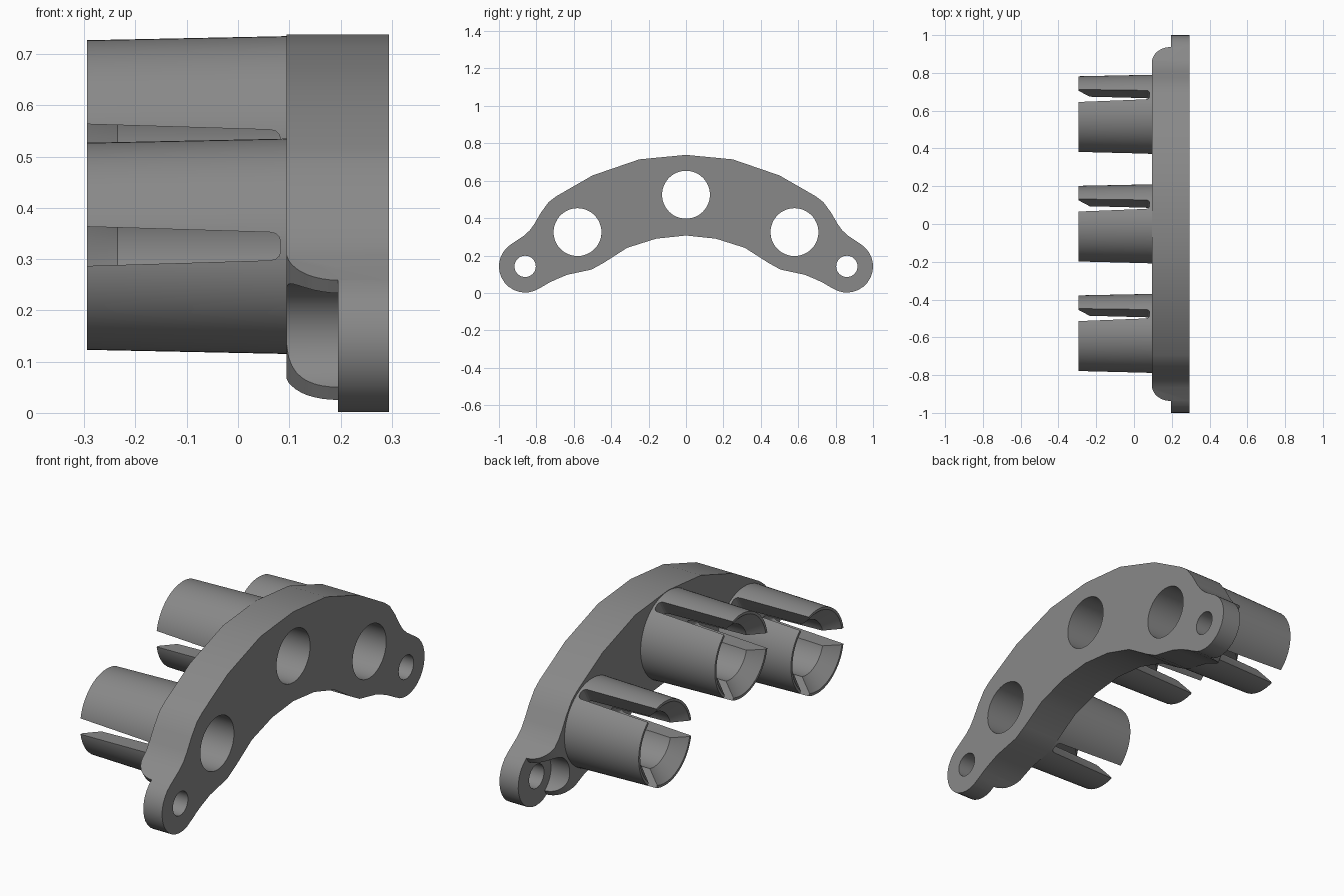
import bpy, bmesh, math
from mathutils import Vector

if "Cube" in bpy.data.objects:
    bpy.data.objects.remove(bpy.data.objects["Cube"])

grey = bpy.data.materials.new("grey_plastic")
grey.diffuse_color = (0.25, 0.25, 0.25, 1)
grey.use_nodes = True
grey.node_tree.nodes["Principled BSDF"].inputs["Base Color"].default_value = grey.diffuse_color

X_TIP, X_BASE, X_LUG, X_FACE = -0.295, 0.095, 0.195, 0.295
TUBES = [(-0.58, 0.325), (0, 0.525), (0.58, 0.325)]
LUG_Y, LUG_Z, LUG_R = 0.86, 0.142, 0.14


def add_object(name, bm):
    bmesh.ops.recalc_face_normals(bm, faces=bm.faces[:])
    me = bpy.data.meshes.new(name)
    bm.to_mesh(me)
    bm.free()
    ob = bpy.data.objects.new(name, me)
    bpy.context.collection.objects.link(ob)
    me.materials.append(grey)
    return ob


def prism(bm, points, offset):
    """Extrude a closed loop of 3D points by an offset."""
    face = bm.faces.new([bm.verts.new(p) for p in points])
    out = bmesh.ops.extrude_face_region(bm, geom=[face])
    bmesh.ops.translate(bm, vec=offset, verts=[v for v in out["geom"] if isinstance(v, bmesh.types.BMVert)])


def circle(x, y, z, r, n=48):
    return [(x, y + r * math.cos(2 * math.pi * i / n), z + r * math.sin(2 * math.pi * i / n)) for i in range(n)]


def cut(ob, bm):
    """Subtract a temporary mesh from an object."""
    tool = add_object("cutter", bm)
    mod = ob.modifiers.new("cut", "BOOLEAN")
    mod.operation, mod.solver, mod.object = "DIFFERENCE", "EXACT", tool
    bpy.context.view_layer.objects.active = ob
    bpy.ops.object.modifier_apply(modifier=mod.name)
    bpy.data.objects.remove(tool)


def smooth(ob):
    bpy.ops.object.select_all(action="DESELECT")
    ob.select_set(True)
    bpy.context.view_layer.objects.active = ob
    bpy.ops.object.shade_smooth_by_angle(angle=math.radians(25))


# arched plate: half outline (y, z) from top centre round the lug to bottom centre
half = [(0, 0.738), (0.25, 0.714), (0.5, 0.628), (0.695, 0.516), (0.735, 0.485),
        (0.775, 0.43), (0.81, 0.37), (0.835, 0.335), (0.865, 0.307)]
for i in range(15):
    a = math.radians(57 - i * 12)
    half.append((LUG_Y + LUG_R * math.cos(a), LUG_Z + LUG_R * math.sin(a)))
half += [(0.765, 0.035), (0.735, 0.053), (0.695, 0.072), (0.635, 0.097), (0.505, 0.125),
         (0.44, 0.161), (0.315, 0.241), (0.16, 0.29), (0, 0.307)]
outline = half + [(-y, z) for y, z in half[-2:0:-1]]
bm = bmesh.new()
prism(bm, [(X_BASE, y, z) for y, z in outline], (X_FACE - X_BASE, 0, 0))
plate = add_object("arched_plate", bm)

# through holes for tubes and screws
bm = bmesh.new()
for y, z in TUBES:
    prism(bm, circle(0, y, z, 0.128), (0.4, 0, 0))
for s in (-1, 1):
    prism(bm, circle(0, s * LUG_Y, LUG_Z, 0.057, 32), (0.4, 0, 0))
cut(plate, bm)

# lug recesses: rounded step facing away from the tube, plus a screw head clearance
for s in (-1, 1):
    out = Vector((0, s * 0.836, -0.549))
    along = Vector((0, s * 0.549, 0.836))
    centre = Vector((0, s * LUG_Y, LUG_Z))
    prof = [(X_LUG, 0.3)]
    for i in range(11):
        t = math.pi / 2 * i / 10
        prof.append((X_LUG - 0.101 * math.sin(t), -0.1 + 0.1 * math.cos(t)))
    prof += [(0, -0.1), (0, 0.3)]
    bm = bmesh.new()
    prism(bm, [centre + out * d - along * 0.25 + Vector((x, 0, 0)) for x, d in prof], along * 0.5)
    cut(plate, bm)
    bm = bmesh.new()
    prism(bm, circle(0, s * LUG_Y, LUG_Z, 0.11), (X_LUG, 0, 0))
    cut(plate, bm)
smooth(plate)

# tapered sockets with a chamfered mouth, split by three tapered slots
N = 64
PROFILE = [(X_BASE, 0.21), (X_TIP, 0.202), (X_TIP, 0.19), (-0.235, 0.13), (X_BASE, 0.128)]
SLOT = [(-0.4, 0.0415), (0.062, 0.0275), (0.073, 0.025), (0.08, 0.019), (0.083, 0.01)]
for name, (y, z) in zip(("front_socket", "middle_socket", "back_socket"), TUBES):
    bm = bmesh.new()
    rings = [[bm.verts.new(p) for p in circle(x, y, z, r, N)] for x, r in PROFILE]
    for k, a in enumerate(rings):
        b = rings[(k + 1) % len(rings)]
        for i in range(N):
            j = (i + 1) % N
            bm.faces.new((a[i], a[j], b[j], b[i]))
    socket = add_object(name, bm)
    bm = bmesh.new()
    for deg in (60, 180, 300):
        a = math.radians(deg)
        radial = Vector((0, math.cos(a), math.sin(a)))
        side = Vector((0, -math.sin(a), math.cos(a)))
        start = Vector((0, y, z)) + radial * 0.09
        loop = SLOT + [(x, -w) for x, w in reversed(SLOT)]
        prism(bm, [start + side * w + Vector((x, 0, 0)) for x, w in loop], radial * 0.2)
    cut(socket, bm)
    smooth(socket)
